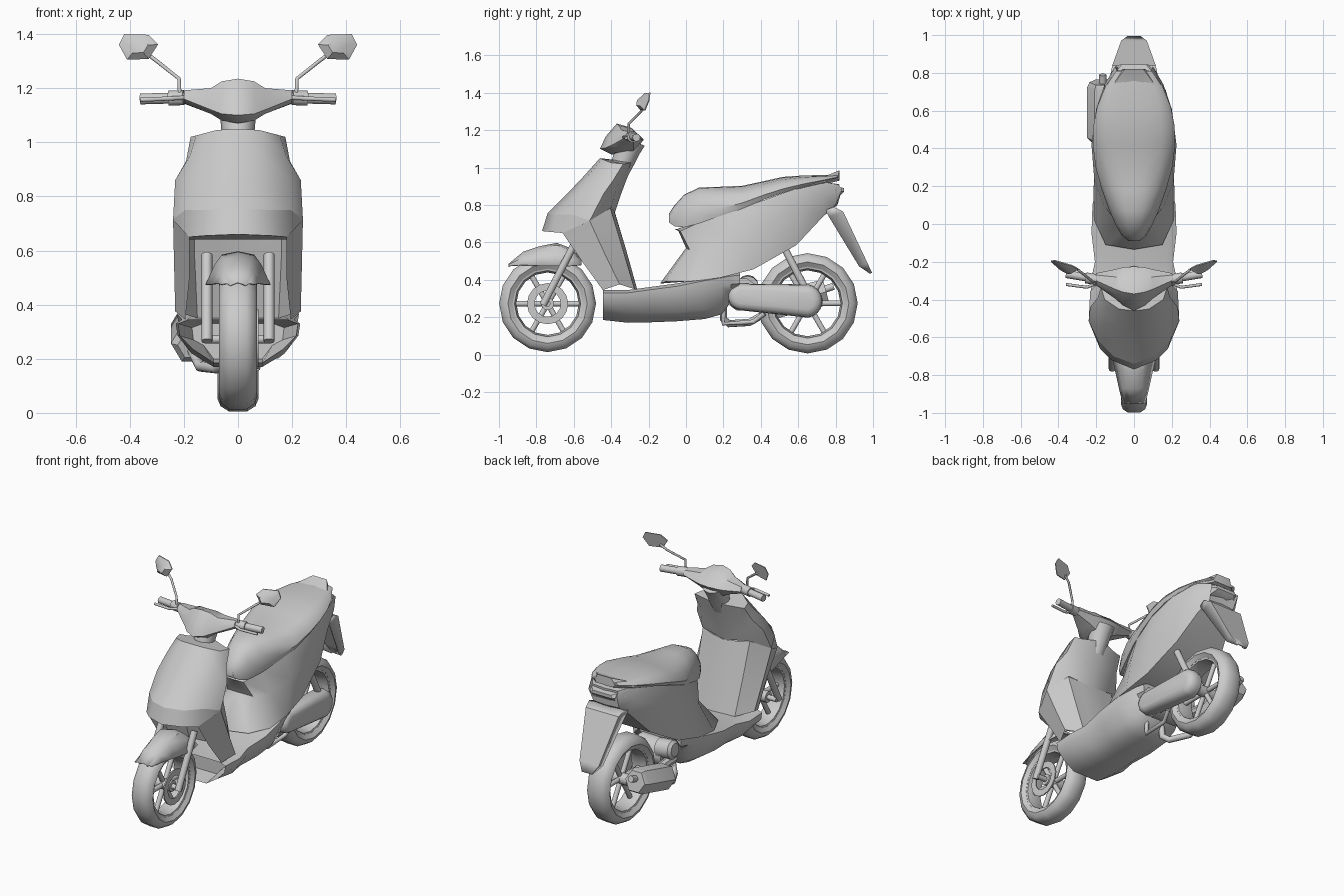
import bpy, bmesh, math
from mathutils import Vector
from math import sin, cos, pi, radians


def finish(ob, mirror, angle=38):
    bpy.ops.object.select_all(action='DESELECT')
    bpy.context.view_layer.objects.active = ob
    ob.select_set(True)
    if ob.type == 'CURVE':
        bpy.ops.object.convert(target='MESH')
        ob = bpy.context.object
    bpy.ops.object.shade_smooth_by_angle(angle=radians(angle))
    if mirror:
        ob.modifiers.new("mirror", 'MIRROR').use_clip = True
    return ob


def skin(name, rows, ring=False, wrap=False, caps="", mirror=True, thick=0):
    """Surface through rows of points; ring closes each row, wrap joins last row to first."""
    bm = bmesh.new()
    vs = [[bm.verts.new(p) for p in r] for r in rows]
    n, m = len(rows), len(rows[0])
    for i in range(n if wrap else n - 1):
        for j in range(m if ring else m - 1):
            a, b = vs[i], vs[(i + 1) % n]
            k = (j + 1) % m
            bm.faces.new((a[j], a[k], b[k], b[j]))
    if "s" in caps:
        bm.faces.new(vs[0])
    if "e" in caps:
        bm.faces.new(vs[-1])
    bmesh.ops.remove_doubles(bm, verts=bm.verts, dist=1e-5)
    bmesh.ops.recalc_face_normals(bm, faces=bm.faces)
    me = bpy.data.meshes.new(name)
    bm.to_mesh(me)
    bm.free()
    ob = bpy.data.objects.new(name, me)
    bpy.context.collection.objects.link(ob)
    finish(ob, mirror)
    if thick:
        ob.modifiers.new("thickness", 'SOLIDIFY').thickness = thick
    return ob


def tube(name, pts, r, mirror=False):
    cu = bpy.data.curves.new(name, 'CURVE')
    cu.dimensions = '3D'
    cu.bevel_depth, cu.bevel_resolution, cu.use_fill_caps = r, 3, True
    sp = cu.splines.new('POLY')
    sp.points.add(len(pts) - 1)
    for p, c in zip(sp.points, pts):
        p.co = (*c, 1)
    ob = bpy.data.objects.new(name, cu)
    bpy.context.collection.objects.link(ob)
    return finish(ob, mirror, 50)


def lathe(name, prof, y, z, n=14, ring=True):
    """Spin an (x, radius) profile about an axle parallel to x."""
    rows = [[(x, y + r * cos(2 * pi * i / n), z + r * sin(2 * pi * i / n)) for x, r in prof]
            for i in range(n)]
    return skin(name, rows, ring=ring, wrap=True, mirror=False)


def canister(name, a, b, stations, n=8):
    """Round body from a to b; stations are (fraction, radius)."""
    a, b = Vector(a), Vector(b)
    q = (b - a).to_track_quat('Z', 'Y')
    rows = [[a.lerp(b, t) + q @ Vector((r * cos(2 * pi * i / n), r * sin(2 * pi * i / n), 0))
             for i in range(n)] for t, r in stations]
    return skin(name, rows, ring=True, caps="se", mirror=False)


# wheels: tyre, rim, hub and six spokes
for tag, y, z, R, w in (("front", -.74, .272, .262, .07), ("rear", .65, .274, .271, .076)):
    lathe(tag + "_tyre", [(-w * .75, R - .075), (-w, R - .05), (-w * .85, R - .022), (-w * .45, R - .003),
                          (w * .45, R - .003), (w * .85, R - .022), (w, R - .05), (w * .75, R - .075)], y, z, 16)
    lathe(tag + "_rim", [(-w * .75, R - .07), (-w * .7, R - .085), (0, R - .095),
                         (w * .7, R - .085), (w * .75, R - .07)], y, z, 16)
    lathe(tag + "_hub", [(-.06, 0), (-.06, .035), (.06, .035), (.06, 0)], y, z, 10, False)
    for k in range(6):
        a = k * pi / 3
        tube(f"{tag}_spoke_{k}", [(0, y + r * cos(a), z + r * sin(a)) for r in (.02, R - .085)], .015)
lathe("brake_disc", [(.068, .07), (.068, .11), (.076, .11), (.076, .07)], -.74, .272, 16)
tube("front_axle", [(-.12, -.74, .272), (.12, -.74, .272)], .016)
tube("rear_axle", [(-.17, .65, .274), (.14, .65, .274)], .018)

# front fork and mudguard
tube("fork_leg", [(.115, -.765, .265), (.115, -.60, .585)], .02, True)
skin("front_mudguard", [[(0, y, t), (w * .5, y, t - .012), (w * .72, y, t * .6 + s * .4), (w, y, s)]
     for y, t, w, s in ((-.95, .484, .06, .475), (-.87, .55, .08, .48), (-.78, .58, .10, .475),
                        (-.69, .597, .12, .475), (-.62, .57, .12, .475), (-.56, .52, .11, .48))],
     thick=.006)

# front fairing: nose, shield edges and recessed leg-side wall
skin("front_fairing", [
    [(0, -.46, 1.05), (.08, -.45, 1.045), (.155, -.40, 1.025), (.175, -.335, 1.02), (.13, -.325, 1.02), (0, -.28, 1.03)],
    [(0, -.55, .95), (.09, -.53, .95), (.178, -.46, .95), (.192, -.39, .93), (.145, -.355, .93), (0, -.32, .93)],
    [(0, -.64, .855), (.10, -.61, .85), (.19, -.54, .865), (.232, -.44, .86), (.16, -.38, .86), (0, -.35, .85)],
    [(0, -.74, .755), (.11, -.70, .75), (.195, -.61, .75), (.24, -.515, .715), (.165, -.40, .785), (0, -.38, .76)]],
    caps="s")
skin("nose_lip", [
    [(0, -.74, .755), (.11, -.70, .75), (.195, -.61, .75), (.24, -.515, .715)],
    [(0, -.77, .66), (.12, -.72, .655), (.18, -.66, .65), (.235, -.50, .66)],
    [(0, -.48, .64), (.11, -.48, .64), (.17, -.48, .64), (.22, -.47, .64)]])
skin("leg_shield", [
    [(.18, -.66, .65), (.24, -.515, .715), (.165, -.405, .785), (.08, -.385, .77), (0, -.38, .76)],
    [(.18, -.55, .49), (.236, -.435, .54), (.16, -.34, .57), (.08, -.335, .56), (0, -.32, .56)],
    [(.195, -.445, .345), (.232, -.355, .375), (.15, -.275, .35), (.08, -.27, .345), (0, -.26, .345)]])

# footboard and belly, hollow behind the front wheel
skin("footboard", [[(0, y, t), (w - .04, y, t), (w, y, t - .015), (w * .97, y, t - .06),
                    (w * .75, y, b + .05), (.09, y, b), (0, y, b)]
     for y, w, t, b in ((-.33, .17, .33, .20), (-.445, .222, .345, .185), (-.31, .23, .345, .17),
                        (-.2, .207, .36, .172), (-.05, .225, .38, .178), (.1, .22, .41, .19),
                        (.19, .2, .425, .215), (.24, .185, .435, .28), (.29, .17, .44, .37))], caps="se")

# rear body
skin("rear_body", [
    [(0, -.06, .67), (0, -.04, .66), (0, .0, .57), (0, -.135, .385), (0, -.135, .38)],
    [(0, -.05, .67), (.06, -.03, .66), (.09, .02, .56), (.15, -.11, .39), (0, -.135, .38)],
    [(0, .08, .72), (.11, .08, .71), (.155, .09, .57), (.21, .02, .39), (0, .0, .39)],
    [(0, .23, .76), (.17, .23, .76), (.21, .23, .62), (.215, .18, .41), (0, .18, .41)],
    [(0, .40, .82), (.20, .40, .82), (.225, .42, .70), (.20, .36, .455), (0, .36, .455)],
    [(0, .58, .885), (.19, .58, .885), (.20, .61, .78), (.165, .59, .585), (0, .59, .585)],
    [(0, .72, .925), (.15, .72, .925), (.155, .74, .85), (.12, .735, .74), (0, .735, .74)],
    [(0, .82, .91), (.09, .81, .91), (.10, .835, .885), (.09, .80, .80), (0, .81, .80)]], caps="e")
skin("tail_spoiler", [[(0, y, t), (w * .7, y, t), (w, y - .01, b + .01), (w * .85, y, b), (0, y, b)]
     for y, w, t, b in ((.60, .19, .91, .875), (.74, .155, .952, .91), (.82, .07, .985, .93))], caps="se")
skin("tail_light", [[(0, y, t), (w * .85, y, t), (w, y, t - .02), (w * .8, y, b), (0, y, b)]
     for y, w, t, b in ((.72, .15, .90, .82), (.80, .12, .90, .83), (.845, .075, .89, .87))], caps="se")

# seat
skin("seat", [[(0, y, t), (w * .35, y, t - .004), (w * .68, y, t - .16 * (t - b)), (w * .9, y, t - .4 * (t - b)),
               (w, y, b + .25 * (t - b)), (w * .93, y, b), (0, y, b)]
     for y, w, t, b in ((-.09, .03, .755, .705), (-.06, .065, .80, .685), (-.01, .095, .855, .68),
                        (.07, .13, .893, .70), (.18, .17, .897, .74), (.30, .203, .902, .78),
                        (.42, .218, .928, .83), (.52, .215, .95, .865), (.62, .195, .957, .895),
                        (.72, .155, .96, .92), (.81, .095, .96, .945))], caps="se")

# rear splash guard
skin("splash_guard", [[(0, y, z), (w, y, z), (w * .95, y - d, z - d * .4)]
     for y, z, w, d in ((.79, .79, .125, .045), (.84, .765, .115, .075), (.97, .49, .068, .045),
                        (.995, .437, .035, .012))], thick=.008)

# handlebar cowl and neck
skin("handlebar_cowl", [[(x, y, z) for y, z in r] for x, r in (
    (0, ((-.37, 1.235), (-.43, 1.165), (-.46, 1.10), (-.40, 1.07), (-.28, 1.08), (-.225, 1.15), (-.30, 1.215))),
    (.06, ((-.36, 1.225), (-.41, 1.16), (-.43, 1.105), (-.39, 1.08), (-.28, 1.09), (-.23, 1.15), (-.29, 1.21))),
    (.10, ((-.345, 1.20), (-.375, 1.165), (-.395, 1.12), (-.36, 1.105), (-.28, 1.11), (-.24, 1.15), (-.28, 1.195))),
    (.20, ((-.30, 1.192), (-.32, 1.18), (-.325, 1.16), (-.31, 1.145), (-.28, 1.143), (-.26, 1.16), (-.27, 1.187))))],
    ring=True, caps="e")
canister("steering_neck", (0, -.37, .95), (0, -.29, 1.145), ((0, .05), (.5, .062), (.75, .066), (1, .075)), 12)

# grips, levers and mirrors
tube("handgrip", [(.18, -.295, 1.165), (.36, -.265, 1.16)], .021, True)
tube("switch_housing", [(.20, -.295, 1.165), (.255, -.285, 1.163)], .029, True)
tube("brake_lever", [(.20, -.315, 1.165), (.25, -.335, 1.162), (.36, -.32, 1.157)], .008, True)
tube("mirror_stem", [(.215, -.305, 1.17), (.218, -.305, 1.235), (.30, -.24, 1.30), (.34, -.225, 1.33)], .007, True)
face = ((.295, 1.362), (.33, 1.397), (.42, 1.40), (.44, 1.36), (.41, 1.305), (.33, 1.308))
skin("mirror_head", [[(.37 + (x - .37) * s, -.235 + (x - .3) * .28 - d + (z - 1.355) * .25, 1.355 + (z - 1.355) * s)
                      for x, z in face] for s, d in ((1, 0), (1, .006), (.5, .028))], ring=True, caps="se")

# drive case on the right side
ends = [(.30 if cos(a) < 0 else .64, a) for a in [2 * pi * (k + .5) / 20 for k in range(20)]]
skin("drive_case", [[(x, yc + r * (.85 if yc < .5 else 1) * cos(a),
                      (.308 if yc < .5 else .286) + r * (.8 if yc < .5 else 1) * sin(a)) for yc, a in ends]
     for x, r in ((.085, .082), (.12, .09), (.15, .085), (.168, .07), (.175, .045))],
     ring=True, caps="se", mirror=False)

# engine, exhaust and rear shock on the left and centre
canister("engine_block", (-.09, .30, .32), (.10, .30, .32), ((0, .085), (1, .09)), 10)
canister("fan_cover", (-.155, .33, .37), (-.05, .33, .36), ((0, .04), (.15, .058), (1, .06)), 12)
canister("swing_arm", (-.12, .30, .30), (-.13, .66, .28), ((0, .03), (1, .025)))
tube("exhaust_pipe", [(-.04, .20, .28), (-.05, .20, .19), (-.08, .23, .165), (-.14, .34, .172), (-.17, .45, .235)], .02)
canister("muffler", (-.168, .43, .25), (-.168, .75, .335), ((0, .055), (.08, .08), (.92, .08), (1, .068)), 6)
tube("exhaust_tip", [(-.165, .73, .345), (-.165, .79, .365)], .02)
tube("stand_bar", [(.07, .2, .25), (.07, .2, .165), (.07, .36, .175), (.09, .42, .22)], .013)
tube("rear_shock", [(.115, .50, .62), (.12, .66, .31)], .02)
